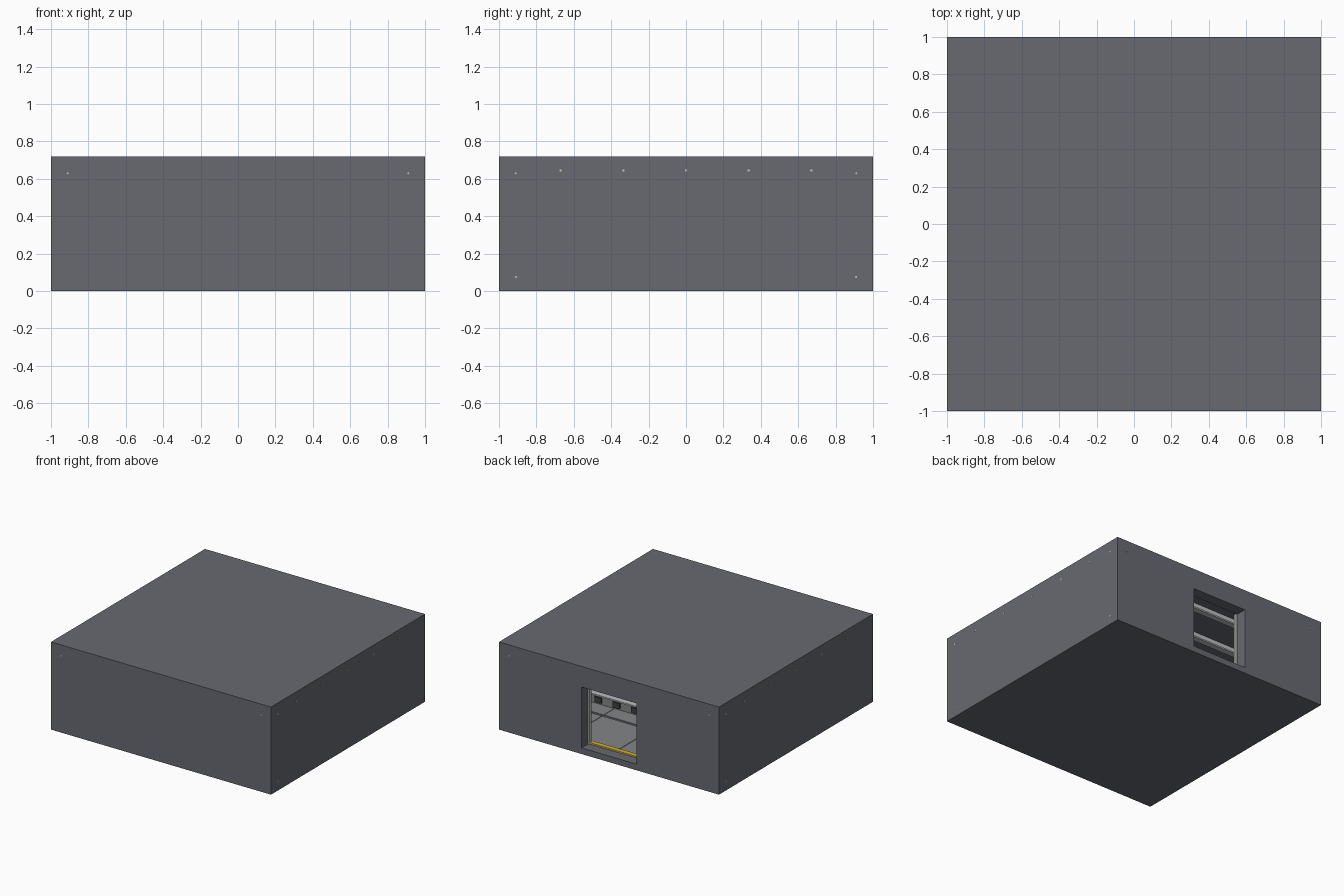
import bpy, math

if "Cube" in bpy.data.objects:
    bpy.data.objects.remove(bpy.data.objects["Cube"])

def material(name, col):
    m = bpy.data.materials.new(name)
    m.diffuse_color = (*col, 1)
    m.use_nodes = True
    m.node_tree.nodes["Principled BSDF"].inputs["Base Color"].default_value = m.diffuse_color
    return m

shell = material("dark_slate", (0.135, 0.142, 0.165))
light = material("light_metal", (0.5, 0.51, 0.53))
plate = material("floor_grey", (0.23, 0.235, 0.24))
dark = material("dark_metal", (0.05, 0.05, 0.055))
yellow = material("safety_yellow", (0.62, 0.45, 0.04))

def box(name, x, y, z, mat=shell):
    """Axis-aligned box from (min, max) ranges."""
    bpy.ops.mesh.primitive_cube_add(size=1, location=[(a + b) / 2 for a, b in (x, y, z)])
    o = bpy.context.object
    o.name = name
    o.scale = [b - a for a, b in (x, y, z)]
    bpy.ops.object.transform_apply(location=False, rotation=False, scale=True)
    o.data.materials.append(mat)
    return o

def bolt(name, loc, axis, r=0.006):
    """Short light bolt lying flush in a wall."""
    rot = {'x': (0, math.pi / 2, 0), 'y': (math.pi / 2, 0, 0)}[axis]
    bpy.ops.mesh.primitive_cylinder_add(vertices=8, radius=r, depth=0.06,
                                        location=loc, rotation=rot)
    bpy.context.object.name = name
    bpy.context.object.data.materials.append(light)

H, T = 0.72, 0.05               # room height, shell thickness
DX, D0, D1 = 0.25, 0.05, 0.55   # doorway half width, sill, head

# hollow room shell
box("floor", (-1, 1), (-1, 1), (0, T))
box("ceiling", (-1, 1), (-1, 1), (H - T, H))
box("front_wall", (-1, 1), (-1, -1 + T), (T, H - T))
for s, n in ((-1, "left"), (1, "right")):
    box(n + "_wall", sorted((s, s * (1 - T))), (-1 + T, 1 - T), (T, H - T))
    box("back_wall_" + n, sorted((s, s * DX)), (1 - T, 1), (T, H - T))
box("back_wall_head", (-DX, DX), (1 - T, 1), (D1, H - T))

# door frame deepening the opening inside
for s in (-1, 1):
    box("door_jamb", sorted((s * DX, s * (DX + 0.04))), (0.91, 0.955), (D0, D1 + 0.04))
    box("door_edge_trim", sorted((s * (DX - 0.012), s * (DX + 0.03))), (0.89, 0.912),
        (D0, D1), light)
box("door_head", (-DX, DX), (0.91, 0.955), (D1, D1 + 0.04))
box("door_threshold_stripe", (-DX, DX), (0.87, 0.91), (T, T + 0.012), yellow)

# ceiling beams with wall bolts
for i in range(-2, 3):
    y = i * 0.335
    box("beam_web", (-0.95, 0.95), (y - 0.008, y + 0.008), (0.625, H - T), light)
    box("beam_flange", (-0.95, 0.95), (y - 0.025, y + 0.025), (0.615, 0.627), light)
    for s in (-1, 1):
        bolt("beam_bolt", (s * 0.971, y, 0.645), 'x', 0.007)

# corner posts, with bolts reaching through the walls
for sx in (-1, 1):
    for sy in (-1, 1):
        box("corner_post", sorted((sx * 0.89, sx * 0.95)), sorted((sy * 0.89, sy * 0.95)),
            (T, H - T))
        for z in (0.075, 0.63):
            bolt("post_bolt_side", (sx * 0.971, sy * 0.91, z), 'x')
        bolt("post_bolt_end", (sx * 0.91, sy * 0.971, 0.63), 'y')

# rails along the inner walls
for z in (0.07, 0.33):
    for s in (-1, 1):
        box("side_rail", sorted((s * 0.93, s * 0.95)), (-0.89, 0.89), (z, z + 0.03), light)
    box("front_rail", (-0.89, 0.89), (-0.95, -0.93), (z, z + 0.03), light)

# floor plates
for i in range(4):
    for j in range(4):
        x, y = -0.66 + i * 0.44, -0.66 + j * 0.44
        box("floor_plate", (x - 0.218, x + 0.218), (y - 0.2, y + 0.218), (T, T + 0.005), plate)

# low central platform with vents
box("platform_body", (-0.7, 0.7), (-0.3, 0.3), (T, 0.125), plate)
box("platform_top", (-0.72, 0.72), (-0.32, 0.32), (0.125, 0.137), light)
for i in range(8):
    x = -0.58 + i * 0.166
    for s in (-1, 1):
        box("platform_vent", (x - 0.03, x + 0.03), sorted((s * 0.295, s * 0.315)),
            (0.07, 0.115), dark)
